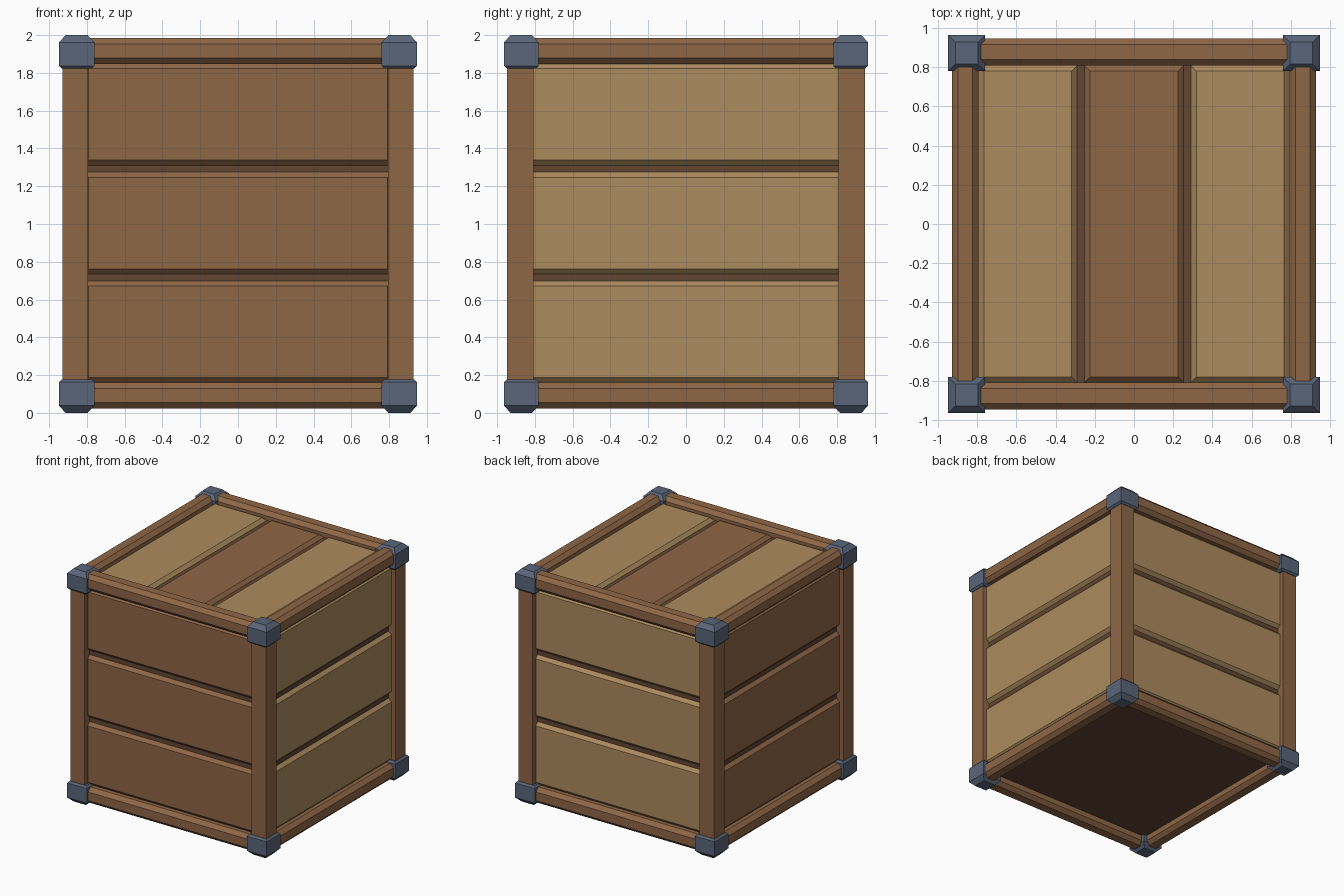
import bpy, bmesh
from mathutils import Vector

if "Cube" in bpy.data.objects:
    bpy.data.objects.remove(bpy.data.objects["Cube"])


def mat(name, r, g, b):
    m = bpy.data.materials.new(name)
    lin = [((c / 255 + 0.055) / 1.055) ** 2.4 for c in (r, g, b)]
    m.diffuse_color = (*lin, 1)
    m.use_nodes = True
    m.node_tree.nodes["Principled BSDF"].inputs["Base Color"].default_value = m.diffuse_color
    return m


BROWN = mat("brown wood", 143, 103, 70)
TAN = mat("tan wood", 172, 139, 94)
DARK = mat("dark wood", 98, 70, 50)
METAL = mat("blue grey metal", 90, 102, 122)


def solid(name, lo, hi, material, pick=None, size=0.03):
    """Box between two corners; edges accepted by pick() are chamfered."""
    bm = bmesh.new()
    bmesh.ops.create_cube(bm, size=1)
    lo, hi = Vector(lo), Vector(hi)
    for v in bm.verts:
        v.co = Vector(lo[i] + (v.co[i] + 0.5) * (hi[i] - lo[i]) for i in range(3))
    if pick:
        edges = [e for e in bm.edges if pick(e)]
        bmesh.ops.bevel(bm, geom=edges, offset=size, offset_type='OFFSET',
                        segments=1, affect='EDGES', profile=0.5)
    bmesh.ops.recalc_face_normals(bm, faces=bm.faces)
    me = bpy.data.meshes.new(name)
    bm.to_mesh(me)
    bm.free()
    me.materials.append(material)
    ob = bpy.data.objects.new(name, me)
    bpy.context.collection.objects.link(ob)
    return ob


def along(axis):
    return lambda e: abs((e.verts[0].co - e.verts[1].co).normalized()[axis]) > 0.9


def on_face(axis, value):
    return lambda e: all(abs(v.co[axis] - value) < 1e-5 for v in e.verts)


def span(s, a, b):
    """Interval a..b on side s of the centre, in rising order."""
    return (a, b) if s > 0 else (-b, -a)


def corner_block(name, sx, sy, top):
    """Metal cap: square prism tapering to its outer and inner ends."""
    x0, x1 = span(sx, 0.76, 0.948)
    y0, y1 = span(sy, 0.78, 0.964)
    rings = [(0, 0.036), (0.038, 0), (0.163, 0), (0.178, 0.015)]
    bm = bmesh.new()
    loops = []
    for z, i in rings:
        z = 2 - z if top else z
        loops.append([bm.verts.new(p) for p in ((x0 + i, y0 + i, z), (x1 - i, y0 + i, z),
                                                (x1 - i, y1 - i, z), (x0 + i, y1 - i, z))])
    for a, b in zip(loops, loops[1:]):
        for k in range(4):
            bm.faces.new((a[k], a[(k + 1) % 4], b[(k + 1) % 4], b[k]))
    bm.faces.new(loops[0])
    bm.faces.new(loops[-1])
    bmesh.ops.recalc_face_normals(bm, faces=bm.faces)
    me = bpy.data.meshes.new(name)
    bm.to_mesh(me)
    bm.free()
    me.materials.append(METAL)
    bpy.context.collection.objects.link(bpy.data.objects.new(name, me))


# Dark inner box seen in the gaps and underneath
solid("inner_box", (-0.865, -0.88, 0.1), (0.865, 0.88, 1.915), DARK)

# Corner posts and metal caps
for sx in (-1, 1):
    for sy in (-1, 1):
        x, y = span(sx, 0.793, 0.93), span(sy, 0.808, 0.947)
        solid("corner_post", (x[0], y[0], 0.1), (x[1], y[1], 1.9), BROWN)
        for top in (False, True):
            corner_block("corner_cap", sx, sy, top)

# Chamfered rails around the top and the bottom
for z0, z1 in ((0.022, 0.16), (1.847, 1.985)):
    for s in (-1, 1):
        y = span(s, 0.808, 0.947)
        solid("long_rail", (-0.83, y[0], z0), (0.83, y[1], z1), BROWN, along(0), 0.032)
        x = span(s, 0.793, 0.93)
        solid("side_rail", (x[0], -0.85, z0), (x[1], 0.85, z1), BROWN, along(1), 0.032)

# Three horizontal planks per side: front and left brown, back and right tan
for i in range(3):
    z0 = 0.16 + i * 0.575
    z1 = z0 + 0.54
    for s, m in ((-1, BROWN), (1, TAN)):
        y = span(s, 0.86, 0.907)
        solid("wall_plank", (-0.82, y[0], z0), (0.82, y[1], z1), m,
              on_face(1, s * 0.907), 0.028)
        x = span(s, 0.845, 0.892)
        solid("wall_plank", (x[0], -0.835, z0), (x[1], 0.835, z1), m,
              on_face(0, s * 0.892), 0.028)

# Lid planks, the middle one brown
for x0, x1, m in ((-0.793, -0.29, TAN), (-0.253, 0.253, BROWN), (0.29, 0.793, TAN)):
    solid("lid_plank", (x0, -0.808, 1.89), (x1, 0.808, 1.943), m, on_face(2, 1.943), 0.028)
